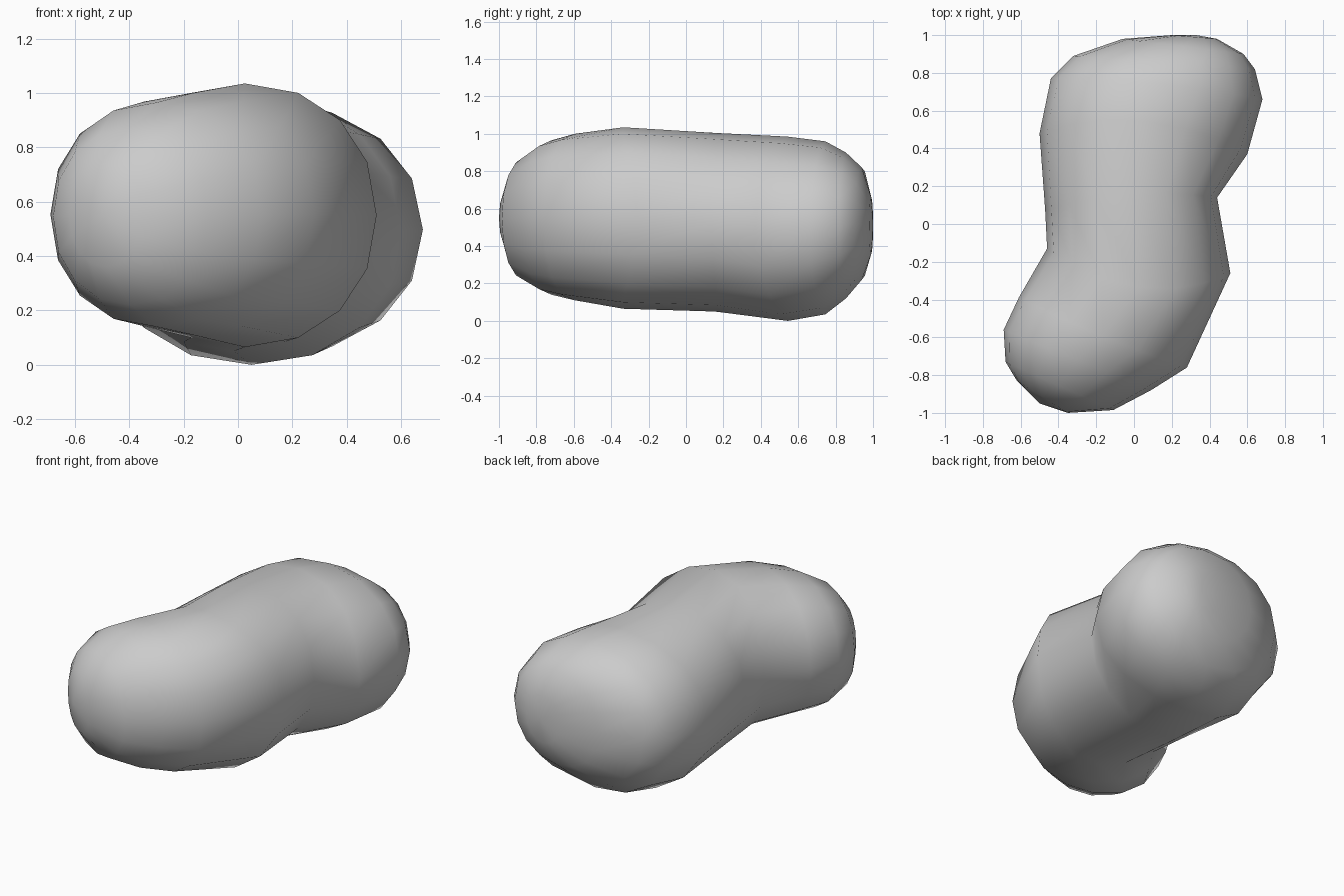
import bpy, bmesh, math
from mathutils import Vector

if "Cube" in bpy.data.objects:
    bpy.data.objects.remove(bpy.data.objects["Cube"])

SIDES = 16
FULLNESS = 0.94
# Cross-sections along the body:
# left x, left y, right x, right y, bottom z, top z, y shift of top and bottom
RINGS = [
    (-0.62, -0.83, -0.35, -1.00, 0.36, 0.74, 0),
    (-0.68, -0.73, -0.11, -0.985, 0.22, 0.87, 0),
    (-0.69, -0.56, 0.09, -0.88, 0.14, 0.965, 0),
    (-0.61, -0.39, 0.28, -0.76, 0.11, 1.00, -0.02),
    (-0.46, -0.13, 0.51, -0.26, 0.065, 1.035, -0.14),
    (-0.47, 0.07, 0.44, 0.14, 0.05, 1.005, 0.05),
    (-0.50, 0.48, 0.60, 0.37, 0.00, 0.985, 0.12),
    (-0.44, 0.77, 0.68, 0.66, 0.035, 0.96, 0.03),
    (-0.32, 0.89, 0.64, 0.82, 0.12, 0.90, 0),
    (-0.06, 0.98, 0.58, 0.90, 0.22, 0.82, 0),
    (0.20, 1.00, 0.44, 0.98, 0.36, 0.66, 0),
]


def full(v):
    return math.copysign(abs(v) ** FULLNESS, v) if abs(v) > 1e-6 else 0.0


# Bent bean-shaped body: loft the rounded sections and close the ends
bm = bmesh.new()
loops = []
for lx, ly, rx, ry, lo, hi, shift in RINGS:
    left, right = Vector((lx, ly, 0)), Vector((rx, ry, 0))
    mid, half = (left + right) / 2, (right - left) / 2
    loop = []
    for i in range(SIDES):
        a = 2 * math.pi * i / SIDES
        p = mid + half * full(math.cos(a))
        p.y += shift * math.sin(a) ** 2
        p.z = (lo + hi) / 2 + (hi - lo) / 2 * full(math.sin(a))
        loop.append(bm.verts.new(p))
    loops.append(loop)
for a, b in zip(loops, loops[1:]):
    for i in range(SIDES):
        j = (i + 1) % SIDES
        bm.faces.new((a[i], a[j], b[j], b[i]))
for loop, tip in ((loops[0], (-0.50, -0.95, 0.55)), (loops[-1], (0.33, 1.0, 0.51))):
    pole = bm.verts.new(tip)
    for i in range(SIDES):
        bm.faces.new((loop[i], loop[(i + 1) % SIDES], pole))
bmesh.ops.recalc_face_normals(bm, faces=bm.faces)

mesh = bpy.data.meshes.new("bean_body")
bm.to_mesh(mesh)
bm.free()
for poly in mesh.polygons:
    poly.use_smooth = True
body = bpy.data.objects.new("bean_body", mesh)
bpy.context.collection.objects.link(body)
